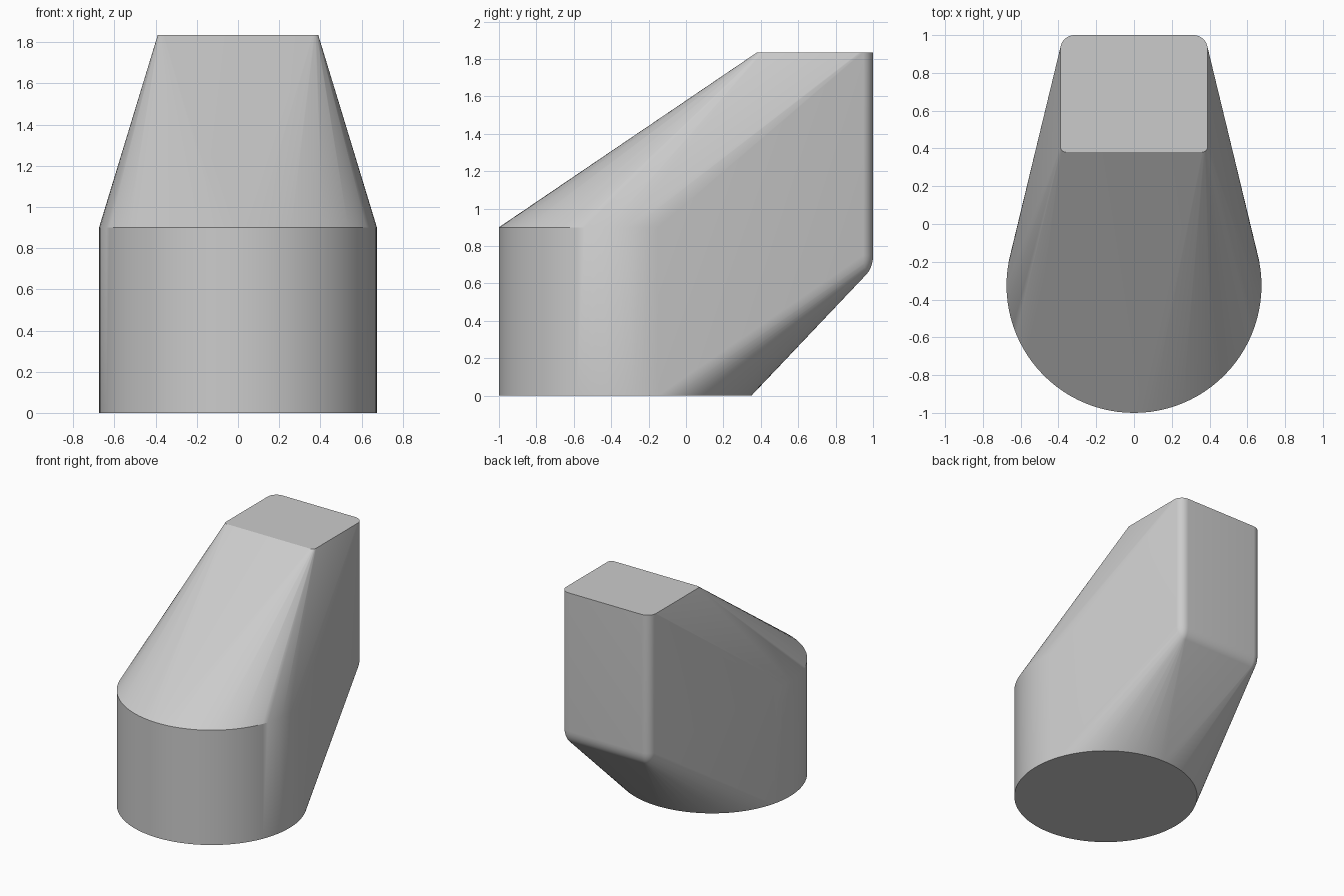
import bpy, bmesh, math
from mathutils import Vector

cube = bpy.data.objects.get("Cube")
if cube:
    bpy.data.objects.remove(cube, do_unlink=True)

grey = bpy.data.materials.new("plain grey")
grey.use_nodes = True
colour = (0.6, 0.6, 0.6, 1)
grey.diffuse_color = colour
grey.node_tree.nodes["Principled BSDF"].inputs["Base Color"].default_value = colour

HALF_WIDTH, FRONT, BACK, TOP = 0.39, 0.38, 1.0, 1.835
BACK_RADIUS, FRONT_RADIUS = 0.075, 0.03
BULGE_Z, BULGE_HEIGHT = 0.75, 0.12


def arc(bm, cx, cy, z, radius, start, sweep, steps):
    """Add points along a level arc."""
    for i in range(steps + 1):
        a = start + sweep * i / steps
        bm.verts.new((cx + radius * math.cos(a), cy + radius * math.sin(a), z))


bm = bmesh.new()

# Round base: bottom and top rims
for z in (0, 0.9):
    arc(bm, 0, -0.325, z, 0.675, 0, math.tau, 96)

for side in (-1, 1):
    # Small front corners of the top opening
    cx = side * (HALF_WIDTH - FRONT_RADIUS)
    arc(bm, cx, FRONT + FRONT_RADIUS, TOP, FRONT_RADIUS, -math.pi / 2, side * math.pi / 2, 6)

    # Rounded back corners, ending in a rounded lower corner
    cx = side * (HALF_WIDTH - BACK_RADIUS)
    cy = BACK - BACK_RADIUS
    arc(bm, cx, cy, TOP, BACK_RADIUS, math.pi / 2, -side * math.pi / 2, 10)
    for i in range(9):
        t = math.pi / 2 * i / 8
        arc(bm, cx, cy, BULGE_Z - BULGE_HEIGHT * math.sin(t),
            BACK_RADIUS * math.cos(t), math.pi / 2, -side * math.pi / 2, 10)

# Stretch one skin over the base rims and the upper block
bmesh.ops.remove_doubles(bm, verts=bm.verts, dist=0.0005)
bmesh.ops.convex_hull(bm, input=bm.verts)
bmesh.ops.delete(bm, geom=[v for v in bm.verts if not v.link_faces], context="VERTS")
bmesh.ops.dissolve_limit(bm, angle_limit=math.radians(0.2), verts=bm.verts, edges=bm.edges)
bmesh.ops.recalc_face_normals(bm, faces=bm.faces)

mesh = bpy.data.meshes.new("tapered_body")
bm.to_mesh(mesh)
bm.free()
mesh.materials.append(grey)
body = bpy.data.objects.new("tapered_body", mesh)
bpy.context.collection.objects.link(body)

bpy.context.view_layer.objects.active = body
body.select_set(True)
bpy.ops.object.shade_smooth_by_angle(angle=math.radians(30))
